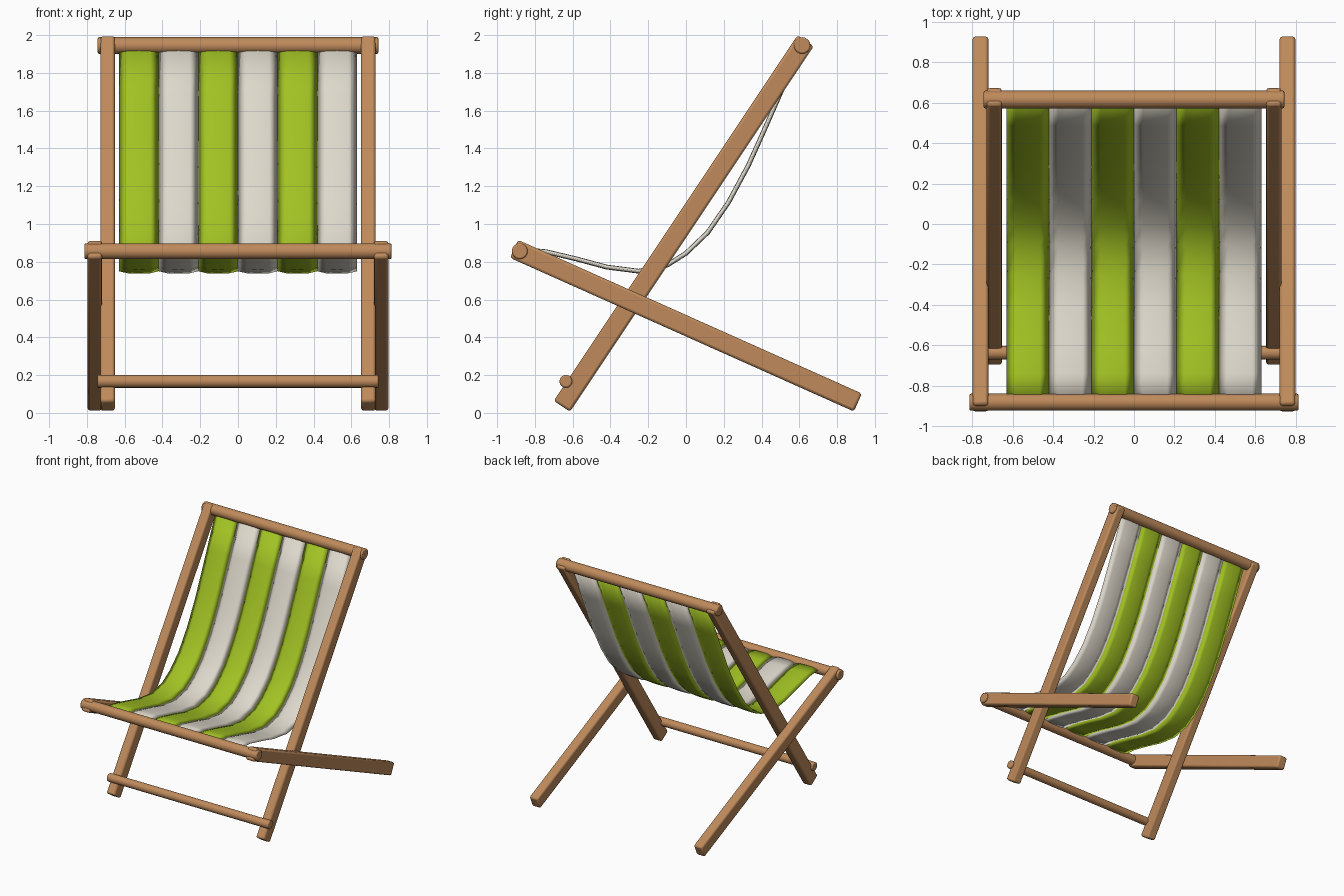
import bpy
import bmesh
import math
from mathutils import Vector, Matrix

cube = bpy.data.objects.get("Cube")
if cube:
    bpy.data.objects.remove(cube, do_unlink=True)


def material(name, color):
    m = bpy.data.materials.new(name)
    m.use_nodes = True
    m.diffuse_color = (*color, 1)
    m.node_tree.nodes["Principled BSDF"].inputs["Base Color"].default_value = (*color, 1)
    return m


WOOD = material("warm_wood", (0.52, 0.255, 0.105))
GREEN = material("lime_fabric", (0.36, 0.54, 0.017))
CREAM = material("cream_fabric", (0.73, 0.69, 0.60))


def finish(name, bm, mat, angle, bevel=0):
    bmesh.ops.recalc_face_normals(bm, faces=bm.faces)
    mesh = bpy.data.meshes.new(name)
    bm.to_mesh(mesh)
    bm.free()
    mesh.materials.append(mat)
    obj = bpy.data.objects.new(name, mesh)
    bpy.context.collection.objects.link(obj)
    if bevel:
        mod = obj.modifiers.new("rounded_edges", "BEVEL")
        mod.width = bevel
        mod.segments = 2
        mod.limit_method = "ANGLE"
        mod.angle_limit = math.radians(40)
    bpy.ops.object.select_all(action="DESELECT")
    obj.select_set(True)
    bpy.context.view_layer.objects.active = obj
    bpy.ops.object.shade_smooth_by_angle(angle=math.radians(angle))
    return obj


def beam(name, x, start, end, width, depth):
    """Square timber between two (y, z) points."""
    a, b = Vector((x, *start)), Vector((x, *end))
    along = b - a
    tilt = math.atan2(along.z, along.y)
    bm = bmesh.new()
    bmesh.ops.create_cube(bm, size=1)
    bm.transform(Matrix.Translation((a + b) / 2) @ Matrix.Rotation(tilt, 4, "X")
                 @ Matrix.Diagonal((width, along.length, depth, 1)))
    finish(name, bm, WOOD, 40, 0.014)


def rod(name, y, z, radius, half_length):
    """Round cross bar along x."""
    bm = bmesh.new()
    bmesh.ops.create_cone(bm, cap_ends=True, segments=16, radius1=radius,
                          radius2=radius, depth=2 * half_length)
    bm.transform(Matrix.Translation((0, y, z)) @ Matrix.Rotation(math.pi / 2, 4, "Y"))
    finish(name, bm, WOOD, 40, 0.008)


# Crossed timber frame
for side, s in (("left", 1), ("right", -1)):
    beam(f"back_rail_{side}", s * 0.69, (-0.657, 0.035), (0.633, 1.97), 0.077, 0.104)
    beam(f"seat_rail_{side}", s * 0.758, (-0.91, 0.868), (0.91, 0.055), 0.077, 0.104)

# Cross bars
rod("top_bar", 0.615, 1.945, 0.044, 0.743)
rod("front_bar", -0.88, 0.856, 0.042, 0.813)
rod("foot_bar", -0.636, 0.167, 0.034, 0.745)

# Sagging fabric line from front bar to top bar
PATH = [Vector((0, y, z)) for y, z in (
    (-0.87, 0.865), (-0.74, 0.853), (-0.58, 0.815), (-0.42, 0.772), (-0.25, 0.75),
    (-0.1, 0.782), (0, 0.845), (0.115, 0.955), (0.225, 1.115), (0.33, 1.31),
    (0.42, 1.51), (0.49, 1.67), (0.605, 1.94))]
# Padded cross-section of one stripe: (x, offset)
PUFF = 0.011
SECTION = ((-0.105, 0), (-0.06, PUFF), (0, PUFF * 1.15), (0.06, PUFF),
           (0.105, 0), (0.06, -PUFF), (0, -PUFF * 1.15), (-0.06, -PUFF))


def stripe(name, x, mat):
    bm = bmesh.new()
    rings = []
    for i, p in enumerate(PATH):
        t = (PATH[min(i + 1, len(PATH) - 1)] - PATH[max(i - 1, 0)]).normalized()
        normal = Vector((0, -t.z, t.y))
        rings.append([bm.verts.new(p + Vector((x + dx, 0, 0)) + normal * off)
                      for dx, off in SECTION])
    n = len(SECTION)
    for r0, r1 in zip(rings, rings[1:]):
        for k in range(n):
            bm.faces.new((r0[k], r0[(k + 1) % n], r1[(k + 1) % n], r1[k]))
    bm.faces.new(rings[0])
    bm.faces.new(rings[-1])
    finish(name, bm, mat, 180)


# Alternating fabric stripes
for i in range(6):
    stripe(f"fabric_stripe_{i + 1}", -0.525 + 0.21 * i, CREAM if i % 2 else GREEN)
